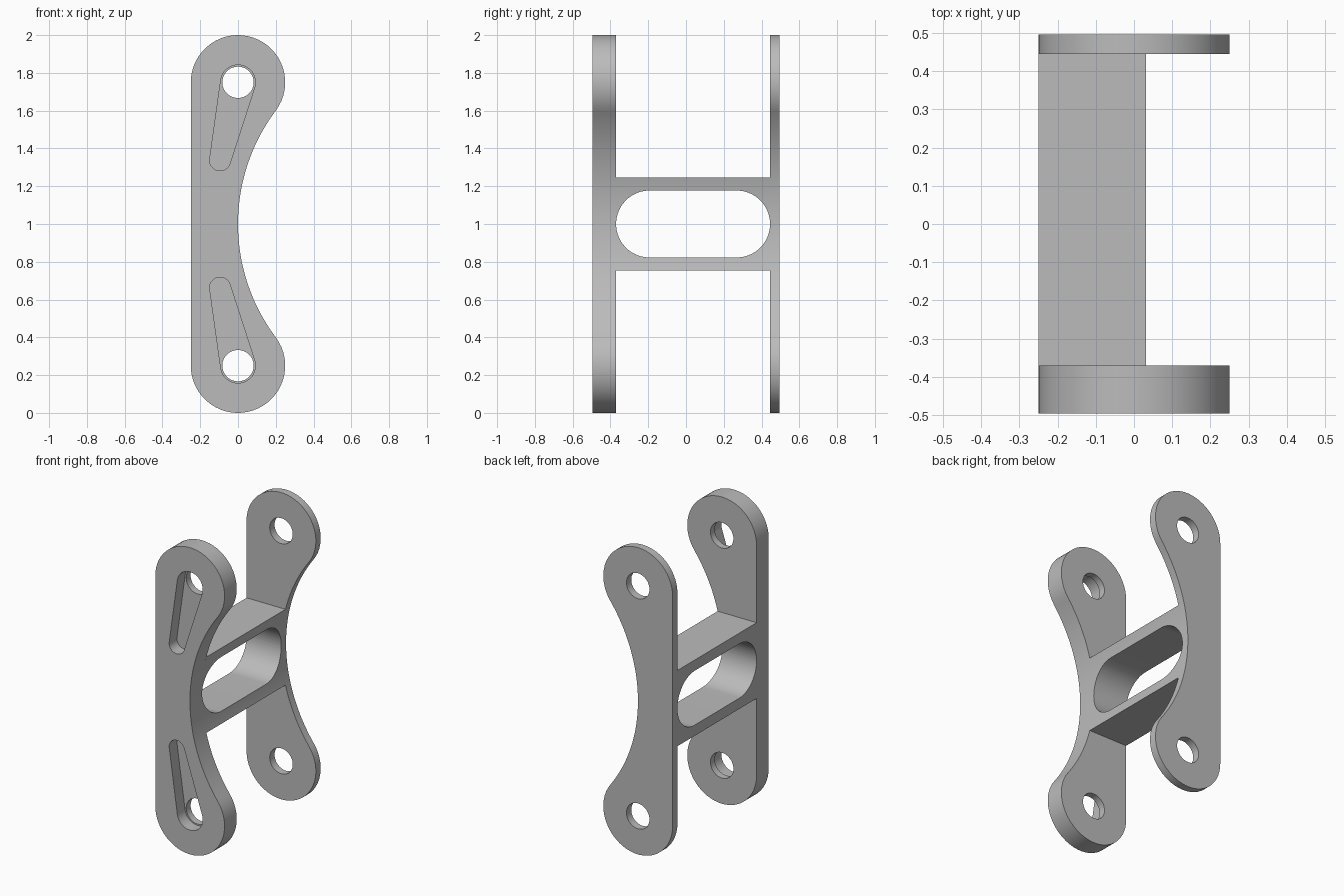
import bpy, bmesh
from math import pi, cos, sin, atan2
from mathutils import Vector

cube = bpy.data.objects.get("Cube")
if cube:
    bpy.data.objects.remove(cube, do_unlink=True)

grey = bpy.data.materials.new("plain grey")
grey.use_nodes = True
colour = (0.5, 0.5, 0.5, 1)
grey.diffuse_color = colour
grey.node_tree.nodes["Principled BSDF"].inputs["Base Color"].default_value = colour

FRONT, FRONT_IN, BACK_IN, BACK = -0.495, -0.37, 0.445, 0.495
END_R, HOLE_R, POCKET_R, TIP_R = 0.25, 0.083, 0.092, 0.055
POCKET_DEPTH = 0.08
MID = 1.0


def arc(cx, cz, r, a0, a1, n=32):
    return [(cx + r * cos(a0 + (a1 - a0) * i / n), cz + r * sin(a0 + (a1 - a0) * i / n))
            for i in range(n + 1)]


def prism(name, outline, lo, hi, axis="y"):
    """Extrude a closed outline along y (outline is x,z) or x (outline is y,z)."""
    bm = bmesh.new()
    place = (lambda u, v: (u, lo, v)) if axis == "y" else (lambda u, v: (lo, u, v))
    face = bm.faces.new([bm.verts.new(place(u, v)) for u, v in outline])
    step = Vector((0, hi - lo, 0)) if axis == "y" else Vector((hi - lo, 0, 0))
    top = bmesh.ops.extrude_face_region(bm, geom=[face])["geom"]
    bmesh.ops.translate(bm, vec=step, verts=[v for v in top if isinstance(v, bmesh.types.BMVert)])
    bmesh.ops.remove_doubles(bm, verts=bm.verts, dist=1e-5)
    bmesh.ops.recalc_face_normals(bm, faces=bm.faces)
    mesh = bpy.data.meshes.new(name)
    bm.to_mesh(mesh)
    bm.free()
    mesh.materials.append(grey)
    ob = bpy.data.objects.new(name, mesh)
    bpy.context.collection.objects.link(ob)
    return ob


def cut(ob, cutter):
    cutter.hide_render = True
    mod = ob.modifiers.new("cut", "BOOLEAN")
    mod.operation, mod.solver, mod.object = "DIFFERENCE", "EXACT", cutter
    bpy.context.view_layer.objects.active = ob
    bpy.ops.object.modifier_apply(modifier=mod.name)
    bpy.data.objects.remove(cutter, do_unlink=True)


# Side plate outline: two round ends, straight left edge, tangent concave right edge
top_z, low_z = 2 - END_R, END_R
t = atan2(top_z - MID, 1)
plate = (arc(0, low_z, END_R, -pi, t)
         + arc(1, MID, 1, pi + t, pi - t, 64)[1:-1]
         + arc(0, top_z, END_R, -t, pi))


def pocket_outline(s):
    """Teardrop from the hole towards a small round tip; s is the end's direction."""
    big, tip = Vector((0, MID + s * 0.75)), Vector((-0.095, MID + s * 0.337))
    d = tip - big
    a = atan2(d.y, d.x)
    spread = pi / 2 - atan2(POCKET_R - TIP_R, d.length)
    return (arc(*tip, TIP_R, a - spread, a + spread)
            + arc(*big, POCKET_R, a + spread, a + 2 * pi - spread))


# Thick front plate with pockets, thin back plate, both with holes
for name, lo, hi in (("front_plate", FRONT, FRONT_IN), ("back_plate", BACK_IN, BACK)):
    ob = prism(name, plate, lo, hi)
    for s in (-1, 1):
        cut(ob, prism("hole_cutter", arc(0, MID + s * 0.75, HOLE_R, 0, 2 * pi, 48),
                      lo - 0.1, hi + 0.1))
        if name == "front_plate":
            cut(ob, prism("pocket_cutter", pocket_outline(s), lo - 0.1, lo + POCKET_DEPTH))

# Crossbar rails: mirrored halves around a long rounded opening
SLOT_R, BAR_H = 0.177, 0.247
for name, s in (("upper_rail", 1), ("lower_rail", -1)):
    inner = (arc(BACK_IN - SLOT_R, 0, SLOT_R, 0, pi / 2, 24)
             + arc(FRONT_IN + SLOT_R, 0, SLOT_R, pi / 2, pi, 24))
    outline = inner + [(FRONT_IN, BAR_H), (BACK_IN, BAR_H)]
    rail = prism(name, [(y, MID + s * z) for y, z in outline], -END_R, 0.15, "x")
    cut(rail, prism("edge_cutter", arc(1, MID, 1, 0, 2 * pi, 256), -0.6, 0.6))

# Smooth round walls, crisp rims
bpy.ops.object.select_all(action="DESELECT")
for name in ("front_plate", "back_plate", "upper_rail", "lower_rail"):
    ob = bpy.data.objects[name]
    ob.select_set(True)
    bpy.context.view_layer.objects.active = ob
bpy.ops.object.shade_smooth_by_angle(angle=pi / 6)
